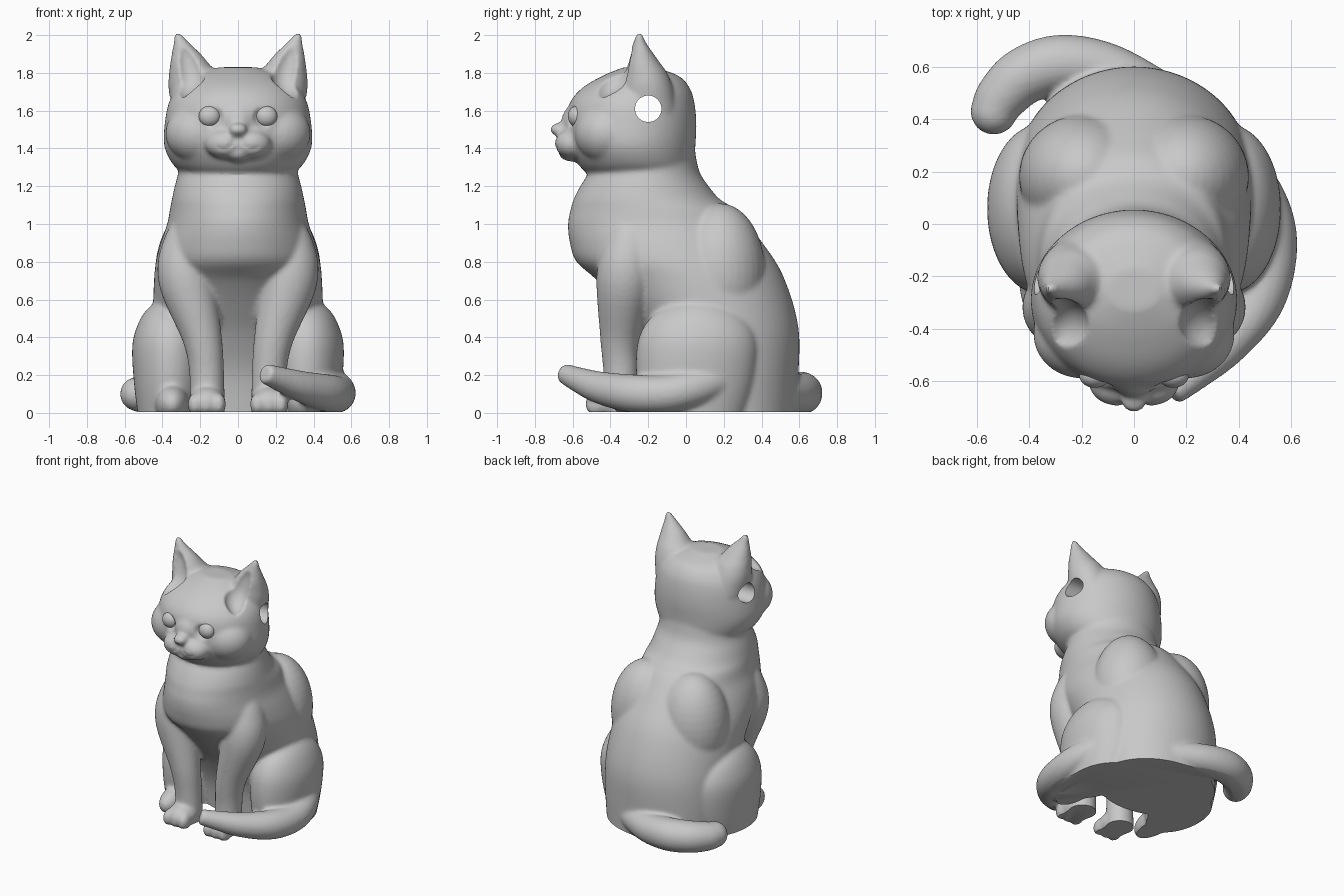
import bpy, bmesh, math
from mathutils import Vector, Matrix

if "Cube" in bpy.data.objects:
    bpy.data.objects.remove(bpy.data.objects["Cube"])

grey = bpy.data.materials.new("plain grey")
grey.use_nodes = True
grey.diffuse_color = (0.58, 0.58, 0.58, 1)
grey.node_tree.nodes["Principled BSDF"].inputs["Base Color"].default_value = (0.58, 0.58, 0.58, 1)


def spline(rows, steps=6):
    """Catmull-Rom interpolation of equal-length tuples."""
    pts = [rows[0]] + list(rows) + [rows[-1]]
    out = []
    for a, b, c, d in zip(pts, pts[1:], pts[2:], pts[3:]):
        for i in range(steps):
            t = i / steps
            out.append([q + t / 2 * (r - p + t * (2*p - 5*q + 4*r - s + t * (3*(q - r) + s - p)))
                        for p, q, r, s in zip(a, b, c, d)])
    return out + [list(rows[-1])]


def skin(bm, rings):
    """Join rings of points into a closed skin with flat ends."""
    loops = [[bm.verts.new(p) for p in ring] for ring in rings]
    n = len(loops[0])
    for a, b in zip(loops, loops[1:]):
        for i in range(n):
            j = (i + 1) % n
            bm.faces.new((a[i], a[j], b[j], b[i]))
    bm.faces.new(loops[0][::-1])
    bm.faces.new(loops[-1])


ANGLES = [math.tau * i / 64 for i in range(64)]


def loft(bm, rows, side=1):
    """Stack horizontal ovals: height, front, back, half width, centre x."""
    rings = []
    for z, f, b, w, cx in spline(rows):
        rings.append([(side * (cx + w * math.cos(t)),
                       (f + b) / 2 + (b - f) / 2 * math.sin(t), z) for t in ANGLES])
    skin(bm, rings)


def tube(bm, path, side=1):
    """Sweep a circle along points of x, y, z, radius."""
    pts = spline([(side * x, y, z, r) for x, y, z, r in path])
    run = Vector(pts[-1][:3]) - Vector(pts[0][:3])
    ref = Vector((0, 1, 0)) if abs(run.z) > 0.4 * run.length else Vector((0, 0, 1))
    rings = []
    for i, p in enumerate(pts):
        tan = Vector(pts[min(i + 1, len(pts) - 1)][:3]) - Vector(pts[max(i - 1, 0)][:3])
        u = tan.cross(ref).normalized()
        v = tan.cross(u).normalized()
        rings.append([Vector(p[:3]) + p[3] * (u * math.cos(t) + v * math.sin(t)) for t in ANGLES[::2]])
    skin(bm, rings)


def ball(bm, centre, radii, side=1):
    x, y, z = centre
    m = Matrix.Translation((side * x, y, z)) @ Matrix.Diagonal((*radii, 1))
    bmesh.ops.create_uvsphere(bm, u_segments=32, v_segments=20, radius=1, matrix=m)


def finish(bm, name):
    bmesh.ops.recalc_face_normals(bm, faces=bm.faces)
    mesh = bpy.data.meshes.new(name)
    bm.to_mesh(mesh)
    bm.free()
    ob = bpy.data.objects.new(name, mesh)
    bpy.context.collection.objects.link(ob)
    return ob


def fuse(ob, rounds):
    """Merge overlapping parts into one skin and soften the joins."""
    mod = ob.modifiers.new("fuse", 'REMESH')
    mod.mode = 'VOXEL'
    mod.voxel_size = 0.0105
    mod = ob.modifiers.new("soften", 'SMOOTH')
    mod.factor = 0.5
    mod.iterations = rounds


def carve(ob, cutter):
    mod = ob.modifiers.new("carve", 'BOOLEAN')
    mod.operation = 'DIFFERENCE'
    mod.solver = 'EXACT'
    mod.object = cutter
    cutter.hide_render = True
    cutter.hide_viewport = True


def smooth(ob, degrees):
    bpy.ops.object.select_all(action='DESELECT')
    ob.select_set(True)
    bpy.context.view_layer.objects.active = ob
    bpy.ops.object.convert(target='MESH')
    bpy.ops.object.shade_smooth_by_angle(angle=math.radians(degrees))
    ob.data.materials.clear()
    ob.data.materials.append(grey)


cat, soft_cut, sharp_cut = bmesh.new(), bmesh.new(), bmesh.new()

# torso, from the seat up to the neck
loft(cat, [(-.05, -.12, .58, .42, 0), (.2, -.16, .595, .44, 0), (.4, -.25, .6, .45, 0),
           (.55, -.35, .575, .45, 0), (.7, -.47, .525, .445, 0), (.8, -.58, .475, .435, 0),
           (.9, -.615, .405, .41, 0), (1, -.625, .33, .375, 0), (1.08, -.61, .26, .36, 0),
           (1.13, -.595, .18, .35, 0), (1.2, -.56, .12, .335, 0), (1.28, -.51, .07, .315, 0),
           (1.4, -.45, .045, .3, 0)])

# head
loft(cat, [(1.24, -.45, .02, .22, 0), (1.275, -.53, .04, .3, 0), (1.33, -.58, .045, .355, 0),
           (1.42, -.625, .05, .392, 0), (1.53, -.635, .055, .388, 0), (1.64, -.615, .045, .367, 0),
           (1.72, -.55, .02, .32, 0), (1.785, -.44, -.04, .24, 0), (1.83, -.33, -.17, .1, 0)])

# nose, bridge and chin
ball(cat, (0, -.675, 1.5), (.05, .045, .035))
ball(cat, (0, -.57, 1.54), (.1, .09, .1))
ball(cat, (0, -.6, 1.375), (.075, .075, .045))

for s in (1, -1):
    # rounded flank, cheek and muzzle pad
    ball(cat, (.19, .18, .74), (.25, .24, .37), s)
    ball(cat, (.2, -.42, 1.48), (.185, .17, .16), s)
    ball(cat, (.065, -.6, 1.425), (.11, .095, .08), s)
    # ear with its scooped front
    loft(cat, [(1.6, -.34, -.05, .12, .23), (1.72, -.34, -.07, .133, .235), (1.8, -.33, -.1, .125, .24),
               (1.85, -.32, -.135, .102, .257), (1.9, -.3, -.17, .078, .274),
               (1.96, -.28, -.21, .042, .3), (2.015, -.262, -.232, .014, .322)], s)
    tube(soft_cut, [(.309, -.312, 1.97, .016), (.275, -.33, 1.89, .052), (.257, -.38, 1.8, .083),
                    (.28, -.425, 1.73, .068), (.3, -.46, 1.68, .02)], s)
    # eye socket
    ball(soft_cut, (.15, -.625, 1.57), (.07, .04, .067), s)
    # mouth line
    tube(soft_cut, [(.016, -.68, 1.46, .012), (.03, -.692, 1.42, .012),
                    (.07, -.692, 1.395, .012), (.115, -.682, 1.41, .01)], s)
    # front leg, paw and toes
    tube(cat, [(.2, -.28, 1.05, .1), (.26, -.3, .88, .14), (.27, -.325, .7, .15), (.19, -.35, .4, .105),
               (.165, -.345, .2, .092), (.165, -.345, -.05, .095)], s)
    ball(cat, (.165, -.41, .055), (.1, .12, .085), s)
    for dx in (-.062, 0, .062):
        ball(cat, (.165 + dx, -.475, .045), (.04, .06, .06), s)
    # haunch and hind foot
    loft(cat, [(-.05, -.22, .3, .165, .36), (.15, -.26, .36, .19, .36), (.35, -.26, .38, .2, .36),
               (.47, -.215, .34, .17, .36), (.55, -.13, .25, .12, .36), (.6, -.02, .13, .05, .36)], s)
    ball(cat, (.35, -.2, .05), (.09, .19, .1), s)

# long curling tail with a flat end
tube(cat, [(.28, .36, .19, .07), (.42, .21, .18, .085), (.505, .04, .13, .098), (.522, -.12, .1, .1),
           (.47, -.3, .105, .1), (.35, -.46, .135, .085), (.22, -.58, .18, .065), (.14, -.645, .21, .053)])

# short rear tail with a round tip
tube(cat, [(.1, .48, .1, .1), (-.1, .585, .1, .105), (-.28, .61, .105, .113), (-.42, .565, .105, .11),
           (-.505, .485, .1, .1), (-.535, .43, .1, .09)])
ball(cat, (-.535, .43, .1), (.09, .09, .09))

# round hole across the head, and the level ground cut
turn = Matrix.Translation((0, -.2, 1.61)) @ Matrix.Rotation(math.pi / 2, 4, 'Y')
bmesh.ops.create_cone(sharp_cut, cap_ends=True, segments=48, radius1=.07, radius2=.07, depth=2, matrix=turn)
bmesh.ops.create_cube(sharp_cut, size=1, matrix=Matrix.Translation((0, 0, -.495)) @ Matrix.Diagonal((3, 3, 1, 1)))

# fuse and soften the body, carve the face, then make the crisp cuts
body = finish(cat, "cat_body")
fuse(body, 9)
carve(body, finish(soft_cut, "face_cutters"))
fuse(body, 3)
carve(body, finish(sharp_cut, "hole_and_ground_cutters"))
smooth(body, 40)

# eyeballs
for s, name in ((1, "left_eye"), (-1, "right_eye")):
    bm = bmesh.new()
    ball(bm, (.15, -.58, 1.57), (.058, .045, .055), s)
    smooth(finish(bm, name), 60)
